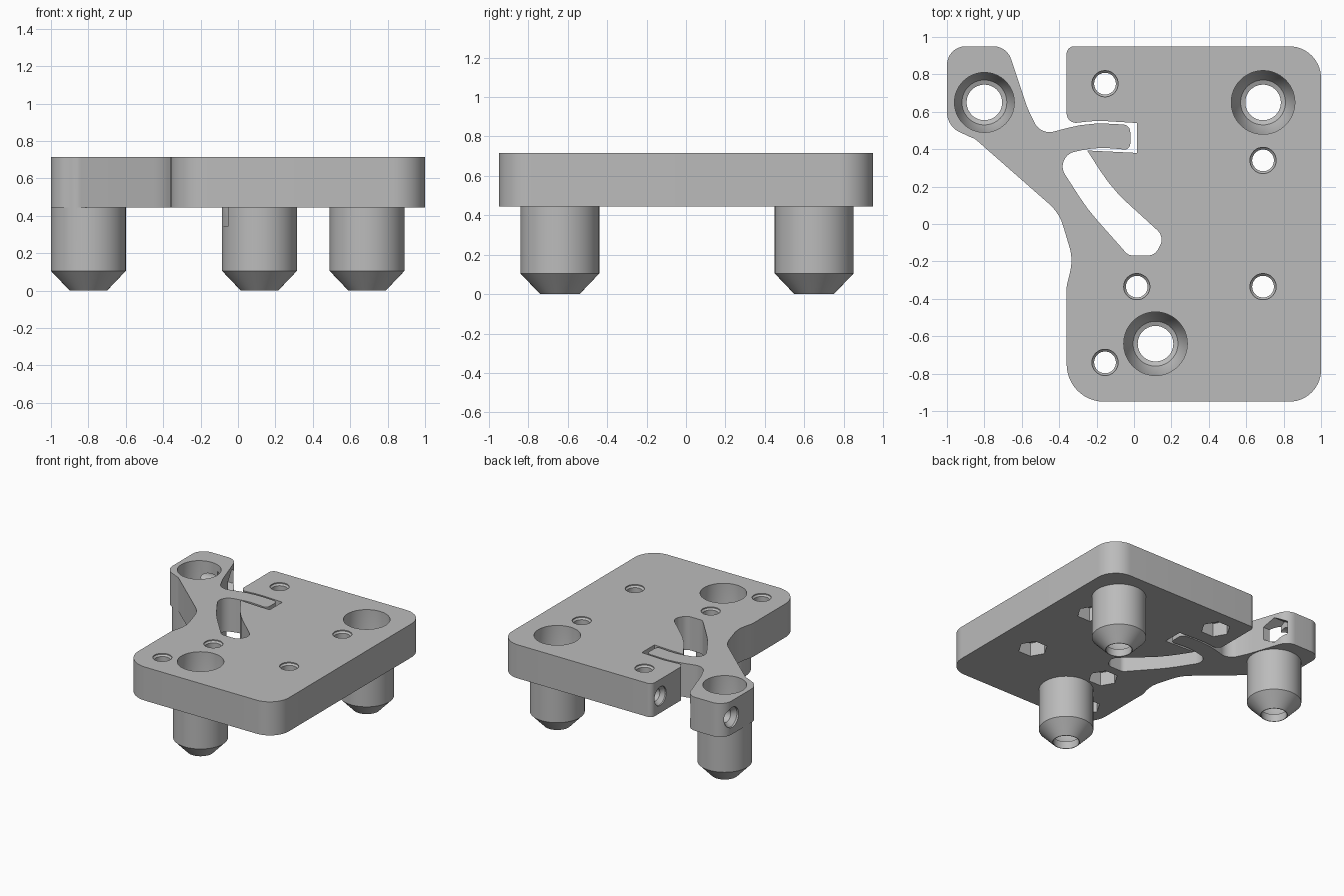
import bpy
import bmesh
import math
from mathutils import Vector, Matrix

cube = bpy.data.objects.get("Cube")
if cube:
    bpy.data.objects.remove(cube, do_unlink=True)

BOTTOM, TOP = 0.445, 0.715
MID = (BOTTOM + TOP) / 2
SCREW_Y = 0.84

grey = bpy.data.materials.new("light_grey")
grey.use_nodes = True
grey.diffuse_color = (0.5, 0.5, 0.5, 1)
grey.node_tree.nodes["Principled BSDF"].inputs["Base Color"].default_value = grey.diffuse_color


def make_object(name, bm):
    bmesh.ops.recalc_face_normals(bm, faces=bm.faces)
    mesh = bpy.data.meshes.new(name)
    bm.to_mesh(mesh)
    bm.free()
    mesh.materials.append(grey)
    obj = bpy.data.objects.new(name, mesh)
    bpy.context.collection.objects.link(obj)
    return obj


def rounded(corners):
    """Replace every corner (x, y, radius) by an arc."""
    out = []
    for i, (x, y, r) in enumerate(corners):
        p = Vector((x, y))
        a = Vector(corners[i - 1][:2]) - p
        b = Vector(corners[(i + 1) % len(corners)][:2]) - p
        half = a.angle(b) / 2
        reach = min(r / math.tan(half), 0.48 * a.length, 0.48 * b.length)
        if r == 0 or half > 1.56:
            out.append(p)
            continue
        radius = reach * math.tan(half)
        axis = (a.normalized() + b.normalized()).normalized()
        centre = p + axis * (radius / math.sin(half))
        start = p + a.normalized() * reach - centre
        end = p + b.normalized() * reach - centre
        turn = math.atan2(start.cross(end), start.dot(end))
        steps = max(2, math.ceil(abs(turn) / 0.12))
        for k in range(steps + 1):
            out.append(centre + Matrix.Rotation(turn * k / steps, 2) @ start)
    return out


def slab(name, outline, z0, z1):
    bm = bmesh.new()
    face = bm.faces.new([bm.verts.new((p.x, p.y, z0)) for p in outline])
    new = bmesh.ops.extrude_face_region(bm, geom=[face])["geom"]
    verts = [v for v in new if isinstance(v, bmesh.types.BMVert)]
    bmesh.ops.translate(bm, verts=verts, vec=(0, 0, z1 - z0))
    return make_object(name, bm)


def turned(name, profile, place, sides=64):
    """Solid of revolution from (radius, height) rings, moved by a matrix."""
    bm = bmesh.new()
    rings = []
    for r, h in profile:
        angles = [math.tau * i / sides for i in range(sides)]
        rings.append([bm.verts.new((r * math.cos(t), r * math.sin(t), h)) for t in angles])
    for low, high in zip(rings, rings[1:]):
        for i in range(sides):
            j = (i + 1) % sides
            bm.faces.new((low[i], low[j], high[j], high[i]))
    bm.faces.new(rings[0])
    bm.faces.new(rings[-1])
    bm.transform(place)
    return make_object(name, bm)


def combine(target, tool, operation):
    mod = target.modifiers.new(tool.name, "BOOLEAN")
    mod.operation = operation
    mod.solver = "EXACT"
    mod.object = tool
    bpy.context.view_layer.objects.active = target
    bpy.ops.object.modifier_apply(modifier=mod.name)
    bpy.data.objects.remove(tool, do_unlink=True)


def at(x, y, z=0):
    return Matrix.Translation((x, y, z))


# Plate, flexible arm and latch as one closed outline
outline = rounded([
    (-.36, -.95, .2), (1, -.95, .17), (1, .95, .17), (-.36, .95, .04),
    # narrow gap around the latch
    (-.36, .535, .05), (-.2, .553, .5), (.015, .54, 0), (.015, .38, 0), (-.25, .393, 0),
    # long slot
    (-.12, .19, 1), (.165, -.07, .07), (.11, -.168, .06), (-.03, -.168, .05),
    (-.25, .08, 1), (-.43, .36, .11),
    # latch
    (-.2, .413, .8), (-.02, .395, .03), (-.02, .53, .04), (-.25, .542, .8),
    # arm
    (-.5, .475, .09), (-.57, .62, .5), (-.68, .95, .1), (-1, .95, .1),
    (-1, .52, .15), (-.85, .455, .1), (-.4, .06, .25), (-.325, -.19, .25), (-.36, -.33, .1),
])
base = slab("base_plate_with_legs", outline, BOTTOM, TOP)

# Three hollow tapered legs
legs = {"arm_leg": (-.8, .65, TOP, .16), "rear_leg": (.69, .65, MID, .17),
        "front_leg": (.115, -.64, MID, .17)}
for name, (x, y, top, bore) in legs.items():
    shape = [(.1, 0), (.2, .105), (.2, top)]
    combine(base, turned(name, shape, at(x, y)), "UNION")
for name, (x, y, top, bore) in legs.items():
    shape = [(.095, -.1), (.095, .06), (.12, .07), (bore, .16), (bore, TOP + .1)]
    combine(base, turned(name + "_bore", shape, at(x, y)), "DIFFERENCE")

# Bolt holes with a chamfer above and a hexagonal nut pocket below
for x, y in [(-.155, .75), (.69, .34), (.015, -.335), (.69, -.335), (-.155, -.74)]:
    shape = [(.058, .3), (.058, TOP - .02), (.07, TOP - .008), (.07, TOP + .1)]
    combine(base, turned("bolt_hole", shape, at(x, y)), "DIFFERENCE")
    shape = [(.11, BOTTOM - .1), (.11, BOTTOM + .11)]
    combine(base, turned("nut_pocket", shape, at(x, y), 6), "DIFFERENCE")

# Sideways tension screw through the arm and into the plate
along_x = at(0, SCREW_Y, MID) @ Matrix.Rotation(math.pi / 2, 4, "Y")
shape = [(.08, -1.1), (.08, -.985), (.052, -.95), (.052, -.5)]
combine(base, turned("arm_screw_hole", shape, along_x), "DIFFERENCE")
shape = [(.105, -.74), (.105, -.5)]
combine(base, turned("arm_nut_pocket", shape, along_x, 6), "DIFFERENCE")
shape = [(.075, -.4), (.075, -.35), (.05, -.32), (.05, -.06)]
combine(base, turned("plate_screw_hole", shape, along_x), "DIFFERENCE")

# Smooth round walls, crisp edges
bpy.ops.object.select_all(action="DESELECT")
base.select_set(True)
bpy.context.view_layer.objects.active = base
bpy.ops.object.shade_smooth_by_angle(angle=math.radians(30))
